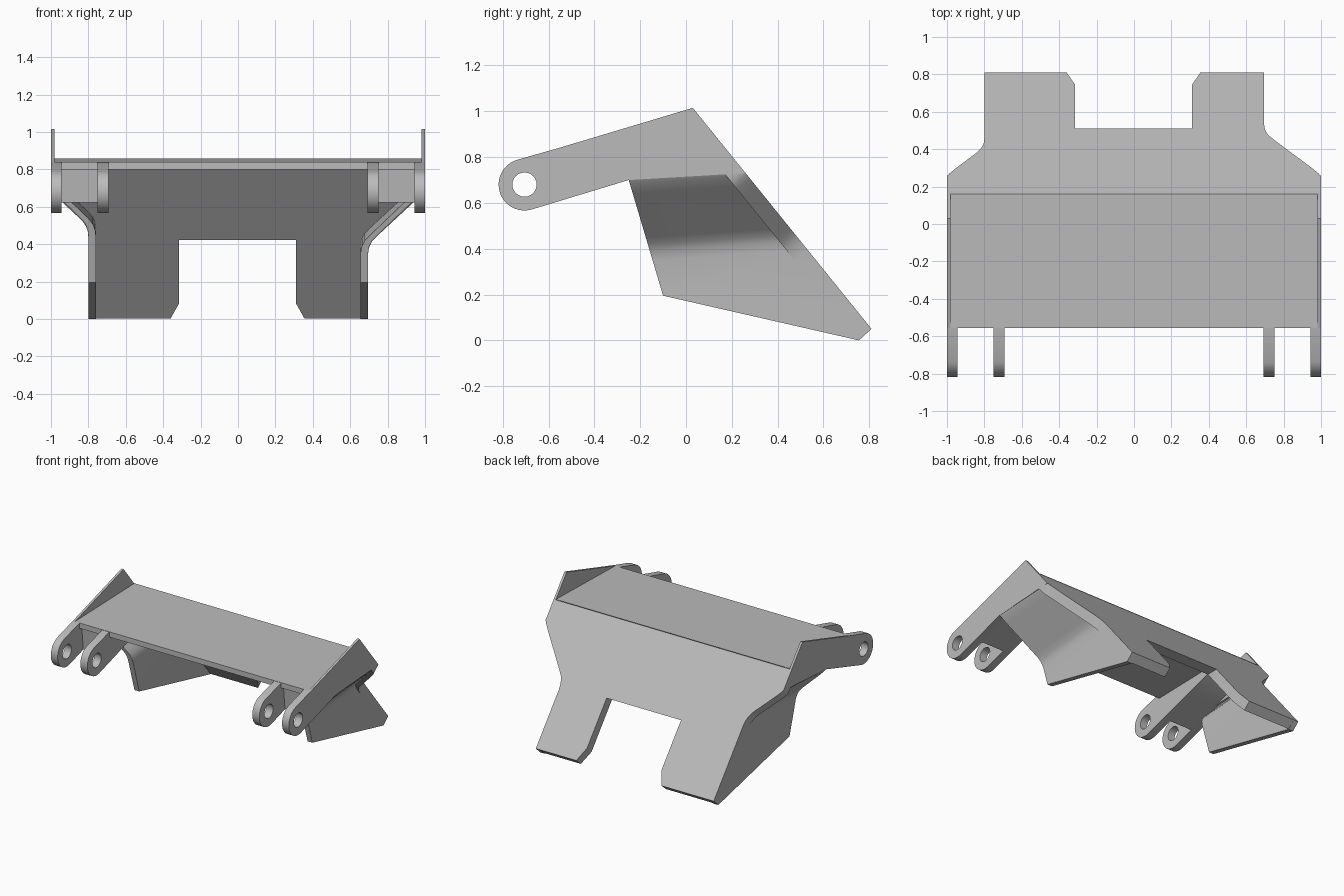
import bpy, bmesh
from math import sin, cos, pi, radians
from mathutils import Vector

if "Cube" in bpy.data.objects:
    bpy.data.objects.remove(bpy.data.objects["Cube"], do_unlink=True)

steel = bpy.data.materials.new("plain_grey_steel")
steel.use_nodes = True
GREY = (0.5, 0.5, 0.5, 1)
steel.diffuse_color = GREY
steel.node_tree.nodes["Principled BSDF"].inputs["Base Color"].default_value = GREY


def finish(name, bm):
    bmesh.ops.recalc_face_normals(bm, faces=bm.faces)
    mesh = bpy.data.meshes.new(name)
    bm.to_mesh(mesh)
    bm.free()
    mesh.materials.append(steel)
    ob = bpy.data.objects.new(name, mesh)
    bpy.context.collection.objects.link(ob)
    bpy.ops.object.select_all(action="DESELECT")
    ob.select_set(True)
    bpy.context.view_layer.objects.active = ob
    bpy.ops.object.shade_smooth_by_angle(angle=radians(32))
    return ob


def thicken(bm, offset):
    """Extrude all faces, moving the copy by an offset."""
    res = bmesh.ops.extrude_face_region(bm, geom=bm.faces[:], use_keep_orig=True)
    new = [g for g in res["geom"] if isinstance(g, bmesh.types.BMVert)]
    bmesh.ops.translate(bm, verts=new, vec=offset)


def prism(name, loops, x0, x1):
    """Side outline(s) in (y, z), later loops being holes, extruded along x."""
    bm = bmesh.new()
    edges = []
    for loop in loops:
        vs = [bm.verts.new((x0, y, z)) for y, z in loop]
        edges += [bm.edges.new((vs[i - 1], vs[i])) for i in range(len(vs))]
    bmesh.ops.triangle_fill(bm, edges=edges, use_beauty=True, normal=(1, 0, 0))
    thicken(bm, Vector((x1 - x0, 0, 0)))
    return finish(name, bm)


def arc(centre, r, a0, a1, n):
    return [(centre[0] + r * cos(a0 + (a1 - a0) * i / n),
             centre[1] + r * sin(a0 + (a1 - a0) * i / n)) for i in range(n + 1)]


# Side wall bend: half width at each bend height, for each side
BEND = {
    1: [(0.72, 1.0), (0.70, 0.988), (0.66, 0.95), (0.46, 0.745),
        (0.43, 0.717), (0.40, 0.702), (0.36, 0.695)],
    -1: [(0.72, 1.0), (0.70, 0.988), (0.66, 0.95), (0.55, 0.838),
         (0.52, 0.815), (0.49, 0.804), (0.46, 0.8)],
}
TILT = 0.07


def half_width(side, y, z):
    u = z - TILT * y
    table = BEND[side]
    if u >= table[0][0]:
        return table[0][1]
    for (ua, wa), (ub, wb) in zip(table, table[1:]):
        if u >= ub:
            return wb + (wa - wb) * (u - ub) / (ua - ub)
    return table[-1][1]


def slope_z(y):
    return 1.015 - (y - 0.03) * 1.237


# Deck plate
deck = [(-0.555, 0.84), (0.16, 0.858), (0.13, 0.815), (-0.555, 0.80)]
prism("deck", [deck], -0.985, 0.985)

# Lugs with pin holes, web blocks and upright fins
EYE = (-0.705, 0.68)
round_end = arc(EYE, 0.113, radians(286.6), radians(106.6), 24)
hole = arc(EYE, 0.053, 0, 2 * pi, 24)[:-1]
outer = round_end + [(-0.555, 0.84), (0.16, 0.854), (0.26, 0.73), (-0.25, 0.70)]
inner = round_end + [(-0.555, 0.838), (0.10, 0.83), (0.06, 0.79), (-0.25, 0.70)]
web = [(-0.53, 0.82), (0.10, 0.83), (0.06, 0.79), (-0.25, 0.70), (-0.51, 0.622)]
fin = [(-0.555, 0.84), (0.03, 1.015), (0.16, 0.854)]
for side, label in ((1, "left"), (-1, "right")):
    prism(label + "_outer_lug", [outer, hole], side * 0.943, side)
    prism(label + "_inner_lug", [inner, hole], side * 0.693, side * 0.752)
    prism(label + "_lug_web", [web], side * 0.74, side * 0.95)
    prism(label + "_fin", [fin], side * 0.982, side)

    # Lower side wall, a flat outline bent inward
    bm = bmesh.new()
    outline = [(-0.25, 0.70), (-0.10, 0.195), (0.755, 0.0), (0.81, 0.05), (0.26, 0.73)]
    bm.faces.new([bm.verts.new((0, y, z)) for y, z in outline])
    for u, _ in BEND[side]:
        bmesh.ops.bisect_plane(bm, geom=bm.verts[:] + bm.edges[:] + bm.faces[:],
                               plane_co=(0, 0, u), plane_no=(0, -TILT, 1))
    for v in bm.verts:
        v.co.x = side * half_width(side, v.co.y, v.co.z)
    thicken(bm, Vector((-side * 0.04, 0, 0)))
    finish(label + "_side_wall", bm)

# Sloping back plate with two feet; its edges follow the bent walls
steps = [0.16 + 0.45 * i / 30 for i in range(31)] + [0.81]
left_edge = [(half_width(1, y, slope_z(y)), y) for y in steps]
right_edge = [(-half_width(-1, y, slope_z(y)), y) for y in reversed(steps)]
NOTCH = 0.51
feet = [(0.355, 0.81), (0.31, 0.745), (0.31, NOTCH),
        (-0.315, NOTCH), (-0.315, 0.745), (-0.36, 0.81)]
bm = bmesh.new()
front, back = [], []
for x, y in left_edge + feet + right_edge:
    p = Vector((x, y, slope_z(y)))
    q = p - Vector((0, 0.056, 0.047))
    if y == NOTCH:
        # the notch is cut level rather than square to the plate
        q += Vector((0, -0.038, 0.047))
    back.append(bm.verts.new(p))
    front.append(bm.verts.new(q))
bm.faces.new(back)
bm.faces.new(front[::-1])
for i in range(len(back)):
    bm.faces.new((back[i - 1], front[i - 1], front[i], back[i]))
finish("back_plate", bm)
